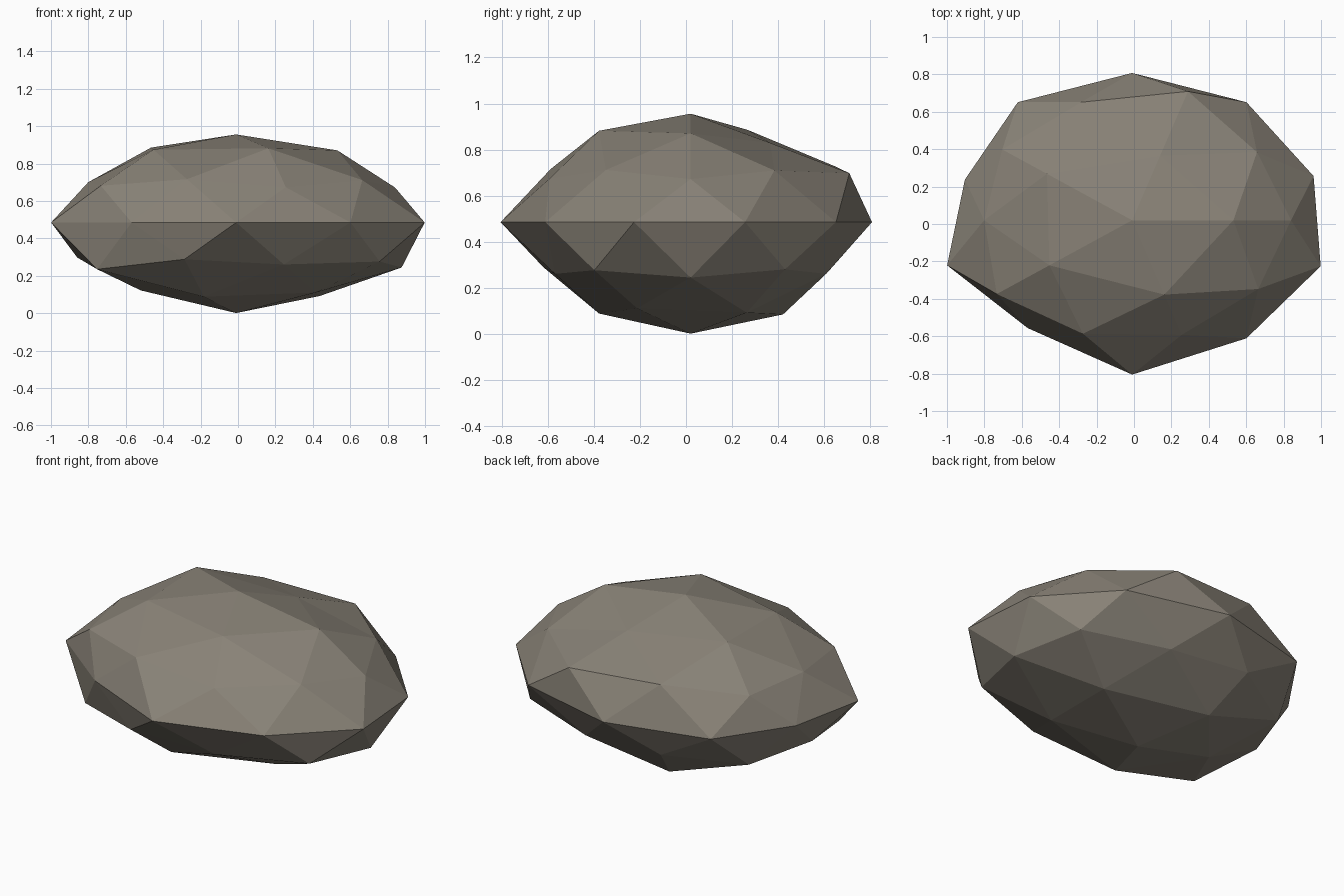
import bpy
import bmesh
import math

default = bpy.data.objects.get("Cube")
if default:
    bpy.data.objects.remove(default)

# Stone proportions and centre
SCALE = (1.0, 0.75, 0.44)
CENTRE = (-0.01, 0.02, 0.485)

# Bulge of each ring of corners: height -> (first angle, factors around z)
RINGS = {
    0.85: (0, [1.03, .92, 1.07, 1.04, 1.06]),
    0.53: (36, [.97, 1.04, .93, 1.0, .98]),
    0.45: (0, [.95, 1.08, .96, 1.0, .96]),
    0.0: (18, [1.02, 1.04, 1.05, 1.04, .94, 1.04, .95, 1.1, 1.04, 1.06]),
    -0.45: (36, [1.04, .97, .95, 1.0, 1.06]),
    -0.53: (0, [1.04, .97, 1.0, 1.08, .97]),
    -0.85: (36, [1.05, 1.07, .97, 1.06, 1.0]),
    1.0: (0, [1.07]),
    -1.0: (0, [1.1]),
}


def bulge(co):
    height = min(RINGS, key=lambda z: abs(z - co.z))
    start, factors = RINGS[height]
    count = len(factors)
    angle = math.degrees(math.atan2(co.y, co.x)) - start
    return factors[round(angle * count / 360) % count]


# Rock: a coarse icosphere, flattened and made uneven
bm = bmesh.new()
bmesh.ops.create_icosphere(bm, subdivisions=2, radius=1)
for vert in bm.verts:
    factor = bulge(vert.co)
    for axis in range(3):
        vert.co[axis] = CENTRE[axis] + vert.co[axis] * SCALE[axis] * factor
mesh = bpy.data.meshes.new("rock")
bm.to_mesh(mesh)
bm.free()
rock = bpy.data.objects.new("rock", mesh)
bpy.context.collection.objects.link(rock)

# Stone colour
colour = (0.25, 0.225, 0.185, 1)
stone = bpy.data.materials.new("grey_brown_stone")
stone.use_nodes = True
stone.diffuse_color = colour
stone.node_tree.nodes["Principled BSDF"].inputs["Base Color"].default_value = colour
mesh.materials.append(stone)
